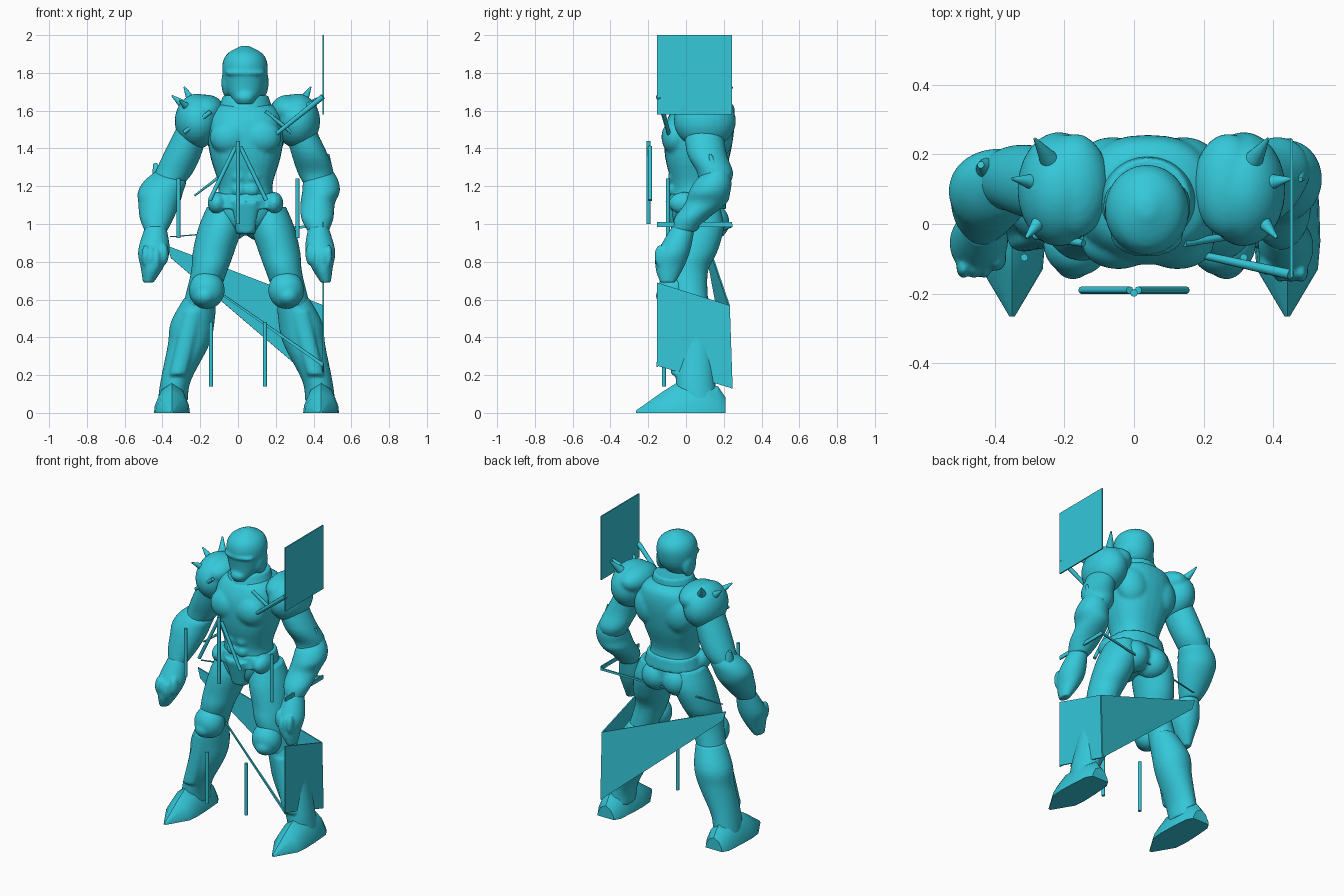
import bpy, bmesh, math
from mathutils import Vector, Matrix

if "Cube" in bpy.data.objects:
    bpy.data.objects.remove(bpy.data.objects["Cube"])

cyan = bpy.data.materials.new("cyan")
cyan.diffuse_color = (0.035, 0.58, 0.70, 1)
cyan.use_nodes = True
cyan.node_tree.nodes["Principled BSDF"].inputs["Base Color"].default_value = cyan.diffuse_color
CX = 0.04                                   # body centre line


def finish(name, bm, voxel=0, angle=None):
    bmesh.ops.recalc_face_normals(bm, faces=bm.faces[:])
    me = bpy.data.meshes.new(name)
    bm.to_mesh(me)
    bm.free()
    me.materials.append(cyan)
    ob = bpy.data.objects.new(name, me)
    bpy.context.collection.objects.link(ob)
    if voxel:                               # fuse the lumps into one skin
        r = ob.modifiers.new("fuse", 'REMESH')
        r.mode, r.voxel_size, r.use_smooth_shade = 'VOXEL', voxel, True
        s = ob.modifiers.new("soften", 'SMOOTH')
        s.factor, s.iterations = 0.5, 2
    elif angle:
        bpy.ops.object.select_all(action='DESELECT')
        ob.select_set(True)
        bpy.context.view_layer.objects.active = ob
        bpy.ops.object.shade_smooth_by_angle(angle=math.radians(angle))
    return ob


def skin(bm, rings):
    n = len(rings[0])
    for a, b in zip(rings, rings[1:]):
        for i in range(n):
            bm.faces.new((a[i], a[(i + 1) % n], b[(i + 1) % n], b[i]))
    bm.faces.new(rings[0][::-1])
    bm.faces.new(rings[-1])


def same(x, y, z, rx, ry):
    return x, y, z, rx, ry


def mirror_at(axis):
    return lambda x, y, z, rx, ry: (2 * axis - x, y, z, rx, ry)


def loft(bm, secs, pose=same, power=2.0, n=28, steps=4):
    """Level oval sections (x, y, z, rx, ry) joined by a smooth curve."""
    P = [pose(*s) for s in secs]
    P = [P[0]] + P + [P[-1]]
    pts = []
    for k in range(1, len(P) - 2):
        for j in range(steps):
            t = j / steps
            pts.append([0.5 * (2 * b + (c - a) * t + (2 * a - 5 * b + 4 * c - d) * t * t
                               + (3 * b - a - 3 * c + d) * t ** 3)
                        for a, b, c, d in zip(*P[k - 1:k + 3])])
    pts.append(P[-1])
    rings = []
    for x, y, z, rx, ry in pts:
        ring = []
        for i in range(n):
            c, s = math.cos(math.tau * i / n), math.sin(math.tau * i / n)
            ring.append(bm.verts.new((x + rx * math.copysign(abs(c) ** (2 / power), c),
                                      y + ry * math.copysign(abs(s) ** (2 / power), s), z)))
        rings.append(ring)
    skin(bm, rings)


def blob(bm, c, r, pose=same):
    c = pose(*c, 0, 0)[:3]
    bmesh.ops.create_uvsphere(bm, u_segments=24, v_segments=16, radius=1,
                              matrix=Matrix.Translation(c) @ Matrix.Diagonal((*r, 1)))


def rod(name, a, b, r1=0.011, r2=0.011, sides=8):
    a, b = Vector(a), Vector(b)
    d = b - a
    m = Matrix.Translation((a + b) / 2) @ d.to_track_quat('Z', 'Y').to_matrix().to_4x4()
    bm = bmesh.new()
    bmesh.ops.create_cone(bm, cap_ends=True, segments=sides, radius1=r1, radius2=r2,
                          depth=d.length, matrix=m)
    finish(name, bm, angle=50)


def sheet(name, *pts):
    bm = bmesh.new()
    bm.faces.new([bm.verts.new(p) for p in pts])
    s = finish(name, bm).modifiers.new("thickness", 'SOLIDIFY')
    s.thickness, s.offset = 0.008, 0


# Torso with chest, stomach and back muscles
bm = bmesh.new()
loft(bm, [(CX, .04, .95, .05, .07), (CX, .06, 1.0, .12, .13), (CX, .06, 1.08, .165, .14),
          (CX, .055, 1.2, .142, .13), (CX, .06, 1.35, .185, .17), (CX, .07, 1.5, .205, .185),
          (CX, .085, 1.6, .18, .16), (CX, .09, 1.64, .12, .11)], power=2.4)
for s in (-1, 1):
    blob(bm, (CX + s * .085, -.055, 1.46), (.105, .075, .095))
    blob(bm, (CX + s * .10, .16, 1.47), (.11, .09, .13))
    blob(bm, (CX + s * .075, .13, 1.01), (.095, .10, .10))
    for k in range(3):
        blob(bm, (CX + s * .035, -.065, 1.32 - .07 * k), (.038, .03, .035))
finish("torso", bm, .011)

# Collar
bm = bmesh.new()
loft(bm, [(CX, .06, 1.56, .16, .14), (CX, .075, 1.68, .12, .115)])
finish("collar", bm, .01)

# Belt with hip pouches and groin guard
bm = bmesh.new()
loft(bm, [(CX, .06, 1.08, .185, .155), (CX, .06, 1.16, .165, .145)], power=2.3)
for s in (-1, 1):
    blob(bm, (CX + s * .15, -.01, 1.11), (.05, .08, .06))
loft(bm, [(CX, -.02, .95, .05, .05), (CX, -.06, 1.12, .08, .05)], power=3)
finish("belt", bm, .01)

# Helmet with brow ridge, jaw and ear plates
HX = .037
bm = bmesh.new()
loft(bm, [(HX, -.03, 1.635, .045, .045), (HX, .03, 1.72, .103, .105), (HX, .04, 1.83, .121, .13),
          (HX, .042, 1.90, .095, .105), (HX, .045, 1.943, .02, .025)])
blob(bm, (HX, -.035, 1.80), (.105, .06, .025))
blob(bm, (HX, -.05, 1.67), (.05, .04, .035))
for s in (-1, 1):
    blob(bm, (HX + s * .095, .05, 1.75), (.03, .06, .08))
finish("helmet", bm, .009)

# Shoulder guards with three spikes each
for side, pose in (("left", same), ("right", mirror_at(.05))):
    bm = bmesh.new()
    blob(bm, (-.215, .10, 1.545), (.12, .165, .145), pose)
    blob(bm, (-.17, .11, 1.60), (.10, .15, .085), pose)
    finish(side + "_shoulder_guard", bm, .011)
    for i, tip in enumerate(((-.285, .245, 1.725), (-.35, .13, 1.68), (-.31, -.04, 1.655))):
        root = Vector((-.19, .105, 1.55)).lerp(Vector(tip), .42)
        rod(f"{side}_shoulder_spike_{i + 1}", pose(*root, 0, 0)[:3], pose(*tip, 0, 0)[:3],
            .036, .004, 16)


# Arms: the right one is the left mirrored, swung outward at the top and slimmer
def right_arm(x, y, z, rx, ry):
    out = min(max((z - 1.1) * .42, -.01), .085)
    return out - x, y + (.025 if 1.1 < z < 1.35 else -.012), z, rx * (.83 if 1.05 < z < 1.25 else .95), ry


for side, pose in (("left", same), ("right", right_arm)):
    bm = bmesh.new()
    loft(bm, [(-.38, .12, 1.20, .08, .08), (-.34, .13, 1.27, .10, .095),
              (-.29, .12, 1.38, .10, .105), (-.22, .10, 1.56, .08, .10)], pose)
    finish(side + "_upper_arm", bm, .009)
    bm = bmesh.new()
    loft(bm, [(-.435, 0, .96, .058, .065), (-.43, .04, 1.03, .09, .09), (-.418, .08, 1.11, .11, .11),
              (-.41, .10, 1.17, .12, .11), (-.385, .12, 1.23, .11, .095), (-.37, .14, 1.29, .05, .05)], pose)
    finish(side + "_forearm", bm, .009)
    bm = bmesh.new()
    loft(bm, [(-.475, -.085, .69, .028, .04), (-.455, -.075, .77, .06, .075),
              (-.445, -.05, .86, .084, .085), (-.435, 0, .99, .055, .06)], pose)
    blob(bm, (-.395, -.10, .84), (.028, .035, .06), pose)
    for k in range(3):
        blob(bm, (-.49 + k * .03, -.125, .83 - .01 * k), (.02, .03, .06), pose)
    finish(side + "_fist", bm, .009)
rod("right_elbow_spike", (.468, .16, 1.22), (.478, .128, 1.37), .05, .006, 16)
rod("left_elbow_spike", (-.41, .15, 1.22), (-.44, .17, 1.32), .05, .01, 16)

# Legs, mirrored about the hip centre
for side, pose in (("left", same), ("right", mirror_at(.045))):
    bm = bmesh.new()
    loft(bm, [(-.21, .03, .56, .085, .09), (-.155, .005, .74, .095, .11), (-.13, .035, .85, .11, .13),
              (-.095, .06, .98, .115, .14), (-.075, .07, 1.09, .09, .11)], pose)
    finish(side + "_thigh", bm, .011)
    bm = bmesh.new()
    blob(bm, (-.165, -.06, .65), (.095, .09, .10), pose)
    blob(bm, (-.175, -.08, .62), (.065, .08, .06), pose)
    finish(side + "_knee_guard", bm, .01)
    bm = bmesh.new()
    loft(bm, [(-.345, .06, .06, .08, .11), (-.33, .05, .17, .08, .105), (-.262, .058, .36, .11, .11),
              (-.24, .058, .48, .116, .115), (-.20, .03, .61, .085, .09)], pose)
    loft(bm, [(-.32, -.05, .2, .045, .03), (-.235, -.035, .54, .05, .03)], pose)   # shin ridge
    finish(side + "_shin", bm, .011)
    # pointed boot: ridged sections running heel to toe (y, half width, height)
    bm = bmesh.new()
    rings = []
    for y, w, h in ((.21, .06, .08), (.17, .083, .14), (.05, .092, .17), (-.05, .095, .158),
                    (-.13, .088, .108), (-.265, .008, .012)):
        x = pose(-.35, 0, 0, 0, 0)[0]
        rings.append([bm.verts.new((x + u * w, y, v * h)) for u, v in
                      ((-1, 0), (-.95, .25), (-.6, .75), (0, 1), (.6, .75), (.95, .25), (1, 0))])
    skin(bm, rings)
    finish(side + "_boot", bm, angle=35)

# Loose rods standing in front of the body
rod("centre_rod", (0, -.198, 1.0), (0, -.198, 1.44))
for s, side in ((-1, "left"), (1, "right")):
    rod(side + "_slanted_rod", (s * .012, -.19, 1.41), (s * .15, -.19, 1.125))
    rod(side + "_hand_rod", (s * .315, -.096, .925), (s * .315, -.096, 1.24))
    rod(side + "_shin_rod", (s * .143, -.117, .14), (s * .143, -.117, .48))
    rod(side + "_shoulder_rod", (s * .145, -.055, 1.595), (s * .285, -.033, 1.485))
rod("left_waist_rod", (-.23, -.03, 1.15), (-.105, -.07, 1.245), .005, .008)
rod("banner_rod", (.20, -.09, 1.475), (.45, -.145, 1.675), .011, .015)

# Flat banner, side panel, long rear panel and thin slivers
X, F, B = .452, -.153, .243
sheet("banner", (X, F, 1.58), (X, B, 1.58), (X, B, 2.0), (X, F, 2.0))
sheet("side_panel", (X, F, .25), (X, B, .13), (X, B - .015, .57), (X, F, .69))
sheet("rear_panel", (-.375, .12, .885), (X, B - .015, .57), (X, B, .13), (-.355, .115, .82))
sheet("front_sliver", (-.13, .02, .665), (X, F, .265), (X, F, .243), (-.13, .02, .655))
sheet("waist_sliver", (X, F, 1.01), (X, B, 1.01), (X, B, .985), (X, F, .985))
sheet("rear_sliver", (-.36, .13, .935), (X, B, 1.0), (X, B, .985), (-.36, .13, .93))
